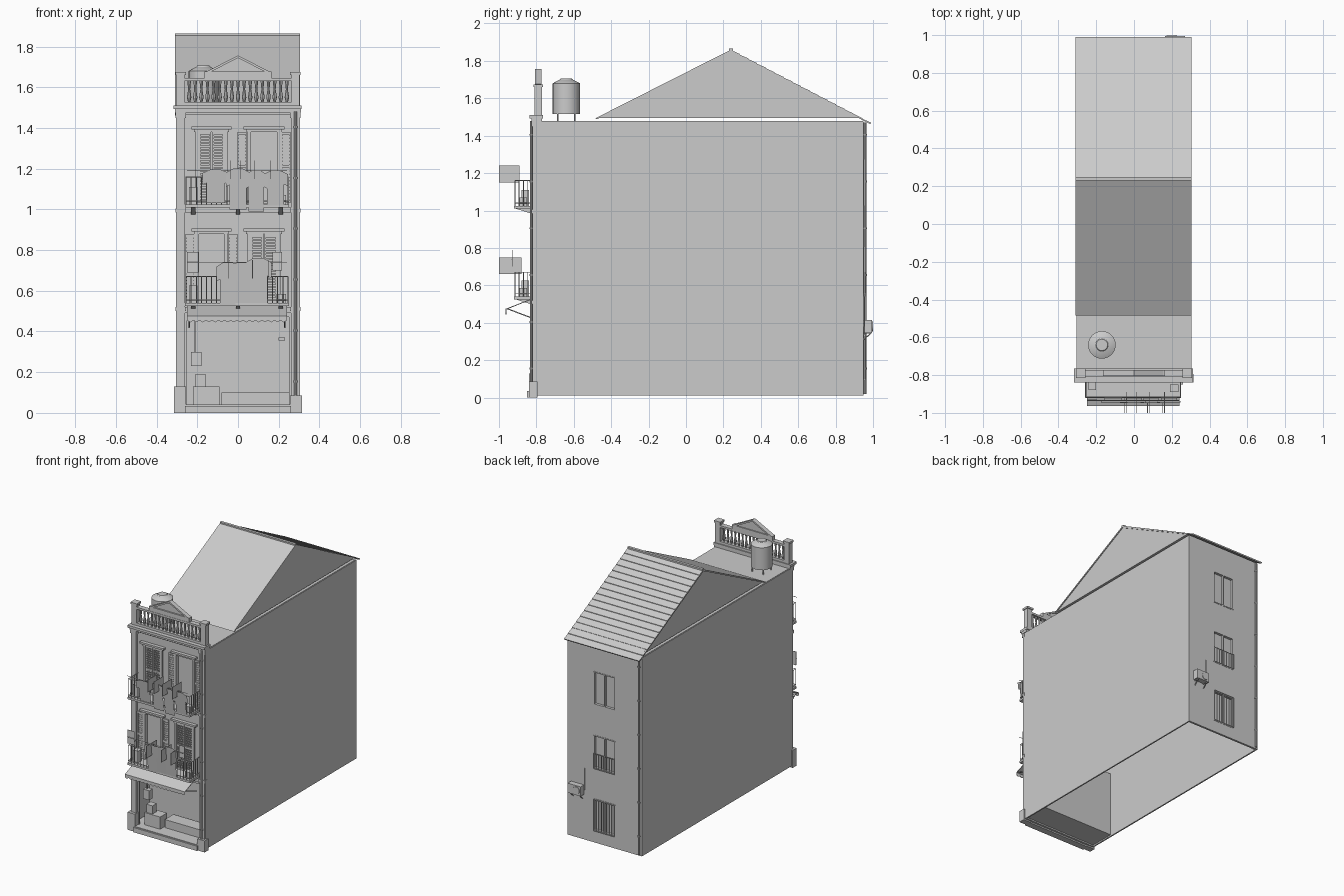
import bpy, bmesh, math
from mathutils import Matrix, Vector

if "Cube" in bpy.data.objects:
    bpy.data.objects.remove(bpy.data.objects["Cube"])

GREY = bpy.data.materials.new("plain_grey")
GREY.use_nodes = True
GREY.diffuse_color = (0.6, 0.6, 0.6, 1)
GREY.node_tree.nodes["Principled BSDF"].inputs["Base Color"].default_value = (0.6, 0.6, 0.6, 1)


def make(name, bm, smooth=False):
    bmesh.ops.recalc_face_normals(bm, faces=bm.faces)
    me = bpy.data.meshes.new(name)
    bm.to_mesh(me)
    bm.free()
    me.materials.append(GREY)
    for p in me.polygons:
        p.use_smooth = smooth
    if smooth:
        me.set_sharp_from_angle(angle=math.radians(40))
    ob = bpy.data.objects.new(name, me)
    bpy.context.collection.objects.link(ob)
    return ob


def add_box(bm, x, y, z):
    size = Vector((x[1] - x[0], y[1] - y[0], z[1] - z[0]))
    mid = Vector((sum(x), sum(y), sum(z))) / 2
    bmesh.ops.create_cube(bm, size=1, matrix=Matrix.Translation(mid) @ Matrix.Diagonal((*size, 1)))


def boxes(name, items):
    bm = bmesh.new()
    for x, y, z in items:
        add_box(bm, x, y, z)
    return make(name, bm)


def add_rod(bm, a, b, r, r2=None, sides=8):
    a, b = Vector(a), Vector(b)
    rot = (b - a).to_track_quat("Z", "Y").to_matrix().to_4x4()
    bmesh.ops.create_cone(bm, cap_ends=True, segments=sides, radius1=r, radius2=r if r2 is None else r2,
                          depth=(b - a).length, matrix=Matrix.Translation((a + b) / 2) @ rot)


def rods(name, items, r, sides=8):
    bm = bmesh.new()
    for a, b in items:
        add_rod(bm, a, b, r, sides=sides)
    return make(name, bm, sides > 4)


def prism(name, pts, lo, hi, axis="x"):
    # Extrude a profile along x (points are y, z) or along y (points are x, z)
    bm = bmesh.new()
    put = (lambda p, t: (t, p[0], p[1])) if axis == "x" else (lambda p, t: (p[0], t, p[1]))
    face = bm.faces.new([bm.verts.new(put(p, lo)) for p in pts])
    new = bmesh.ops.extrude_face_region(bm, geom=[face])["geom"]
    move = Vector((hi - lo, 0, 0)) if axis == "x" else Vector((0, hi - lo, 0))
    bmesh.ops.translate(bm, vec=move, verts=[v for v in new if isinstance(v, bmesh.types.BMVert)])
    return make(name, bm)


def wall_with_holes(name, x, y, z, holes):
    # Fill the cells between the hole edges, leaving the holes open
    xs = sorted({*x, *(e for h in holes for e in h[0])})
    zs = sorted({*z, *(e for h in holes for e in h[1])})
    cells = []
    for a, b in zip(xs, xs[1:]):
        for c, d in zip(zs, zs[1:]):
            mx, mz = (a + b) / 2, (c + d) / 2
            if not any(h[0][0] < mx < h[0][1] and h[1][0] < mz < h[1][1] for h in holes):
                cells.append(((a, b), y, (c, d)))
    boxes(name, cells)


# Shell of the building, open underneath
boxes("side_walls", [((s * 0.3 - 0.005, s * 0.3 + 0.005), (-0.815, 0.95), (0.01, 1.475)) for s in (-1, 1)])
boxes("terrace_slab", [((-0.3, 0.3), (-0.81, 0.945), (1.465, 1.478))])
doors = [((-0.2, -0.06), (0.54, 0.88)), ((0.055, 0.2), (0.54, 0.88)),
         ((-0.2, -0.06), (1.03, 1.38)), ((0.055, 0.2), (1.03, 1.38))]
wall_with_holes("front_wall", (-0.3, 0.3), (-0.8, -0.785), (0.01, 1.475), doors + [((-0.25, 0.25), (0.04, 0.47))])
windows = [((-0.085, 0.085), z) for z in ((0.1, 0.33), (0.56, 0.8), (1.03, 1.27))]
wall_with_holes("back_wall", (-0.3, 0.3), (0.935, 0.95), (0.01, 1.475), windows)

# Pitched roof over the rear part
prism("gable", [(-0.47, 1.495), (0.94, 1.495), (0.24, 1.848)], -0.3, 0.3)
prism("front_roof_slope", [(-0.485, 1.493), (0.24, 1.86), (0.24, 1.848), (-0.475, 1.488)], -0.31, 0.305)
rows = 16
tiles = []
for i in range(rows):
    for t, lift in ((i / rows, 0), ((i + 1) / rows, 0.004)):
        tiles.append((0.24 + 0.75 * t, 1.86 - 0.392 * t + lift - 0.002))
prism("back_roof_tiles", tiles + [(0.985, 1.462), (0.24, 1.846)], -0.31, 0.305)
boxes("roof_trim", [((-0.31, 0.305), (0.23, 0.25), (1.852, 1.865))])

# Facade pilasters, plinths, bands and cornice
trim = []
for s in (-1, 1):
    def span(a, b):
        return tuple(sorted((s * a, s * b)))
    trim += [(span(0.26, 0.302), (-0.82, -0.8), (0.03, 1.47)), (span(0.255, 0.307), (-0.825, -0.8), (1.45, 1.475)),
             (span(0.255, 0.315), (-0.84, -0.795), (0, 0.13 if s < 0 else 0.085)),
             (span(0.255, 0.307), (-0.825, -0.8), (0.5, 0.52)), (span(0.255, 0.307), (-0.825, -0.8), (0.985, 1.005))]
trim += [((-0.3, 0.3), (-0.815, -0.8), z) for z in ((0.49, 0.52), (0.985, 1.01))]
trim += [((-0.31, 0.31), (-0.825, -0.77), (1.475, 1.492)), ((-0.318, 0.312), (-0.838, -0.765), (1.492, 1.51))]
boxes("facade_trim", trim)

# Roof balustrade with turned balusters, posts and pediment
rail = [((-0.3, 0.3), (-0.808, -0.772), z) for z in ((1.51, 1.528), (1.63, 1.645))]
for s in (-1, 1):
    rail += [((s * 0.282 - 0.02, s * 0.282 + 0.02), (-0.81, -0.77), (1.51, 1.66)),
             ((s * 0.282 - 0.026, s * 0.282 + 0.026), (-0.816, -0.764), (1.66, 1.674))]
boxes("balustrade_rails", rail)
bm = bmesh.new()
for i in range(17):
    x = -0.24 + i * 0.03
    for z0, z1, r0, r1 in ((1.528, 1.55, 0.006, 0.011), (1.55, 1.59, 0.011, 0.005), (1.59, 1.63, 0.005, 0.009)):
        add_rod(bm, (x, -0.79, z0), (x, -0.79, z1), r0, r1)
make("balusters", bm, True)
prism("pediment", [(-0.14, 1.675), (0.14, 1.675), (0, 1.745)], -0.795, -0.78, "y")
for s in (-1, 1):
    prism("pediment_moulding", [(s * 0.165, 1.672), (0, 1.756), (0, 1.744), (s * 0.14, 1.672)], -0.806, -0.772, "y")
boxes("pediment_base", [((-0.165, 0.165), (-0.806, -0.772), (1.645, 1.677))])

# Water tank on legs
bm = bmesh.new()
tank = Vector((-0.17, -0.64, 0))
for z0, z1, r0, r1 in ((1.515, 1.68, 0.073, 0.073), (1.68, 1.7, 0.073, 0.035), (1.7, 1.706, 0.035, 0.03)):
    add_rod(bm, tank + Vector((0, 0, z0)), tank + Vector((0, 0, z1)), r0, r1, 24)
make("water_tank", bm, True)
rods("tank_legs", [(tank + Vector((a, b, 1.475)), tank + Vector((a, b, 1.52)))
                   for a in (-0.045, 0.045) for b in (-0.045, 0.045)], 0.004)

# Doors with frames, lintels and louvred shutters
panels, frames, slats = [], [], []
for n, ((x0, x1), (z0, z1)) in enumerate(doors):
    panels.append(((x0, x1), (-0.785, -0.778), (z0, z1)))
    frames += [((a - 0.008, a + 0.008), (-0.812, -0.78), (z0, z1)) for a in (x0, x1)]
    frames += [((x0 - 0.015, x1 + 0.015), (-0.815, -0.78), (z1, z1 + 0.012)),
               ((x0 - 0.028, x1 + 0.028), (-0.825, -0.79), (z1 + 0.012, z1 + 0.026))]
    mid = (x0 + x1) / 2
    if n in (1, 2):
        leaves = [(x0 + 0.008, mid - 0.003), (mid + 0.003, x1 - 0.008)]
    else:
        leaves = [(x0 - 0.058, x0 - 0.01), (x1 + 0.01, x1 + 0.058)]
    for a, b in leaves:
        y = (-0.808, -0.796)
        frames += [((e - 0.004, e + 0.004), y, (z0, z1)) for e in (a + 0.004, b - 0.004)]
        frames += [((a, b), y, (z, z + 0.012)) for z in (z0, (z0 + z1) / 2, z1 - 0.012)]
        for k in range(int((z1 - z0) / 0.016)):
            slats.append(((a, b), (-0.804, -0.798), (z0 + 0.016 * k + 0.002, z0 + 0.016 * k + 0.011)))
boxes("door_panels", panels)
boxes("door_frames", frames)
boxes("shutter_slats", slats)

# Two balconies with brackets and railings
for floor, top in ((0.525, 0.67), (1.01, 1.16)):
    boxes("balcony_floor", [((-0.26, 0.25), (-0.92, -0.8), (floor, floor + 0.015))])
    for x in (-0.22, 0, 0.21):
        prism("balcony_bracket", [(-0.8, floor), (-0.91, floor), (-0.8, floor - 0.035)], x - 0.01, x + 0.01)
    bars = [((-0.255 + 0.025 * i, -0.915, floor), (-0.255 + 0.025 * i, -0.915, top)) for i in range(21)]
    for x in (-0.255, 0.245):
        bars += [((x, -0.915 + 0.023 * i, floor), (x, -0.915 + 0.023 * i, top)) for i in range(1, 5)]
        bars += [((x, -0.915, z), (x, -0.8, z)) for z in (floor + 0.03, top)]
    bars += [((-0.255, -0.915, z), (0.245, -0.915, z)) for z in (floor + 0.03, top)]
    rods("balcony_railing", bars, 0.0025, 4)
    boxes("balcony_pots", [((0.19, 0.235), (-0.89, -0.85), (floor + 0.015, floor + 0.06)),
                           ((-0.24, -0.2), (-0.88, -0.84), (floor + 0.015, floor + 0.1))])

# Washing: leaning shirts along the rail and cloths hung end-on
SHIRT = [(-0.35, 0), (0.35, 0), (0.35, 0.6), (0.5, 0.55), (0.5, 0.9), (0.2, 1), (-0.2, 1), (-0.5, 0.9), (-0.5, 0.55), (-0.35, 0.6)]


def shirt(x, z, w, h):
    bm = bmesh.new()
    bm.faces.new([bm.verts.new((x + a * w, -0.922 - 0.025 * b, z + b * h)) for a, b in SHIRT])
    make("hung_shirt", bm)


for x, z, w, h in ((-0.11, 1.03, 0.13, 0.165), (0, 1.0, 0.12, 0.2), (0.09, 0.99, 0.11, 0.2), (0.185, 1.02, 0.12, 0.17),
                   (-0.05, 0.53, 0.11, 0.21), (0.02, 0.54, 0.12, 0.2), (0.1, 0.54, 0.13, 0.22)):
    shirt(x, z, w, h)
boxes("hung_cloths", [((x, x + 0.003), (-1, -0.89), (1.15, 1.24)) for x in (-0.04, 0.01, 0.08, 0.16)] +
      [((x, x + 0.003), (-1, -0.88), (0.66, 0.75)) for x in (-0.05, 0.07, 0.15)] +
      [((-0.25, -0.195), (-0.93, -0.927), (0.69, 0.79)), ((0.17, 0.215), (-0.93, -0.927), (0.7, 0.79))])
rods("washing_lines", [((-0.25, -0.935, z), (0.24, -0.935, z)) for z in (0.74, 1.19)], 0.002, 4)

# Shop awning with scalloped valance and struts
prism("awning", [(-0.81, 0.535), (-0.963, 0.475), (-0.963, 0.47), (-0.81, 0.53)], -0.25, 0.24)
edge = [(-0.25, 0.475), (0.24, 0.475)]
for i in range(33):
    edge.append((0.24 - 0.49 * i / 32, 0.445 if i % 2 else 0.455))
prism("awning_valance", edge, -0.964, -0.96, "y")
rods("awning_struts", [((x, -0.81, 0.42), (x, -0.955, 0.475)) for x in (-0.24, 0.23)], 0.003)

# Shop room and its furniture
boxes("shop_room", [((-0.3, 0.3), (-0.84, -0.6), (0.02, 0.04)), ((-0.3, 0.3), (-0.61, -0.6), (0.02, 0.5)),
                    ((-0.3, 0.3), (-0.8, -0.6), (0.49, 0.5)), ((-0.26, 0.26), (-0.85, -0.8), (0, 0.035))])
boxes("shop_goods", [((-0.08, 0.25), (-0.74, -0.64), (0.04, 0.1)), ((-0.22, -0.09), (-0.78, -0.7), (0.04, 0.13)),
                     ((-0.21, -0.16), (-0.77, -0.72), (0.13, 0.19)), ((-0.23, -0.18), (-0.78, -0.74), (0.23, 0.3)),
                     ((0.2, 0.23), (-0.62, -0.61), (0.355, 0.37)), ((-0.215, -0.207), (-0.764, -0.756), (0.3, 0.47))])

# Rear windows with mullions and bars
parts, bars = [], []
for n, ((x0, x1), (z0, z1)) in enumerate(windows):
    parts.append(((x0, x1), (0.928, 0.933), (z0, z1)))
    parts += [((x - 0.004, x + 0.004), (0.933, 0.952), (z0, z1)) for x in (x0, 0, x1)]
    parts += [((x0, x1), (0.933, 0.952), (z - 0.004, z + 0.004)) for z in (z0, z1)]
    top = (z1, z0 + 0.11, z0)[n]
    if n < 2:
        bars += [((x0 + 0.021 * i, 0.958, z0), (x0 + 0.021 * i, 0.958, top)) for i in range(9)]
        bars += [((x0, 0.958, z), (x1, 0.958, z)) for z in (z0, top)]
boxes("rear_windows", parts)
rods("rear_window_bars", bars, 0.0025, 4)

# Drain pipes and rear cooling unit
pipes = [((0.283, -0.828, 0.02), (0.283, -0.828, 1.48)), ((-0.285, 0.957, 0.02), (-0.285, 0.957, 1.47))]
rods("drain_pipes", pipes, 0.007)
rods("pipe_collars", [((x, y, z), (x, y, z + 0.01)) for (x, y, _), _ in pipes
                      for z in (0.15, 0.4, 0.65, 0.9, 1.15, 1.4)], 0.01)
boxes("cooling_unit", [((0.165, 0.27), (0.955, 0.995), (0.345, 0.415))])
rods("cooling_fan", [((0.2, 0.99, 0.38), (0.2, 0.999, 0.38))], 0.027, 16)
rods("cooling_brackets", [((x, 0.95, z), (x, 0.99, 0.345)) for x in (0.18, 0.255) for z in (0.31, 0.345)] +
     [((0.16, 0.955, 0.38), (0.16, 0.955, 0.54))], 0.003)
